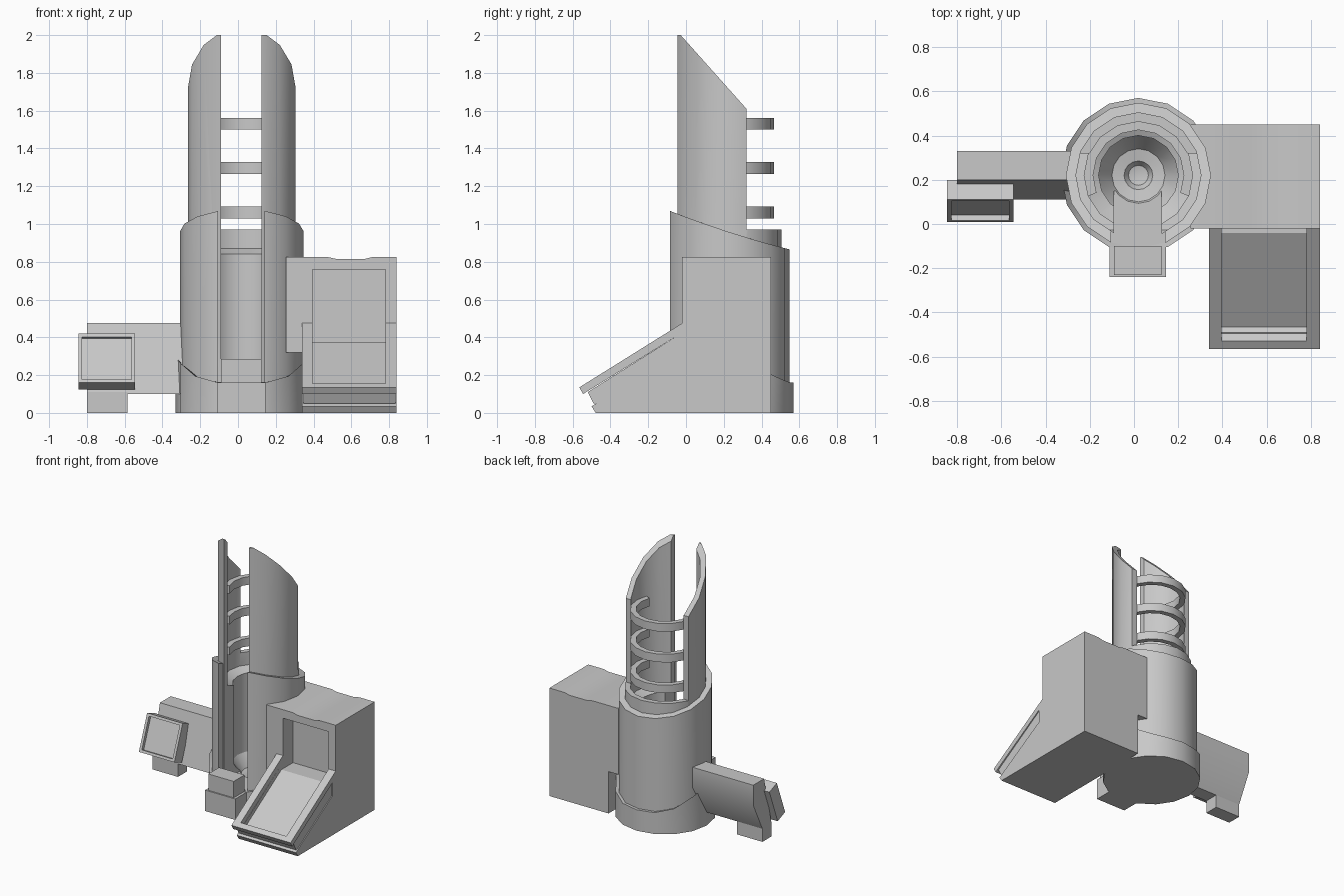
import bpy, bmesh, math

if "Cube" in bpy.data.objects:
    bpy.data.objects.remove(bpy.data.objects["Cube"])

CX, CY, SIDES = 0.02, 0.22, 16          # tower axis and facet count
grey = bpy.data.materials.new("plain grey")
grey.diffuse_color = (0.58, 0.58, 0.58, 1)
grey.use_nodes = True
grey.node_tree.nodes["Principled BSDF"].inputs["Base Color"].default_value = grey.diffuse_color


def finish(name, bm):
    bmesh.ops.remove_doubles(bm, verts=bm.verts, dist=1e-5)
    bmesh.ops.recalc_face_normals(bm, faces=bm.faces)
    me = bpy.data.meshes.new(name)
    bm.to_mesh(me)
    bm.free()
    ob = bpy.data.objects.new(name, me)
    bpy.context.collection.objects.link(ob)
    me.materials.append(grey)
    return ob


def prism(name, profile, lo, hi, axis="x"):
    """Extrude a (y,z) profile along x, or an (x,z) profile along y."""
    bm = bmesh.new()
    put = (lambda p, d: (d, p[0], p[1])) if axis == "x" else (lambda p, d: (p[0], d, p[1]))
    a = [bm.verts.new(put(p, lo)) for p in profile]
    b = [bm.verts.new(put(p, hi)) for p in profile]
    bm.faces.new(a)
    bm.faces.new(b)
    for i in range(len(a)):
        j = (i + 1) % len(a)
        bm.faces.new((a[i], a[j], b[j], b[i]))
    return finish(name, bm)


def box(name, x0, x1, y0, y1, z0, z1):
    return prism(name, [(y0, z0), (y1, z0), (y1, z1), (y0, z1)], x0, x1)


def lathe(name, profile, start=0, end=360, steps=SIDES):
    """Turn a closed (r,z) profile round the tower axis; z may be a rule of (dx,dy)."""
    bm = bmesh.new()
    full = end - start == 360
    rows = []
    for k in range(steps if full else steps + 1):
        t = math.radians(start + (end - start) * k / steps)
        row = []
        for r, z in profile:
            dx, dy = r * math.cos(t), r * math.sin(t)
            row.append(bm.verts.new((CX + dx, CY + dy, z(dx, dy) if callable(z) else z)))
        rows.append(row)
    n = len(profile)
    for k in range(steps):
        a, b = rows[k], rows[(k + 1) % len(rows)]
        for i in range(n):
            j = (i + 1) % n
            if profile[i][0] == profile[j][0] == 0:
                continue
            bm.faces.new((a[i], a[j], b[j], b[i]))
    if not full:
        bm.faces.new(rows[0])
        bm.faces.new(rows[-1])
    return finish(name, bm)


def cut(targets, *cutters):
    for ob in targets:
        for c in cutters:
            m = ob.modifiers.new("cut", "BOOLEAN")
            m.operation, m.solver, m.object = "DIFFERENCE", "EXACT", c
            bpy.context.view_layer.objects.active = ob
            bpy.ops.object.modifier_apply(modifier=m.name)
    for c in cutters:
        bpy.data.objects.remove(c)


# tower: base collar with raised sides, lower shell with sloping rim
collar_top = lambda dx, dy: 0.16 + 0.14 * (dx / 0.35) ** 4
rim = lambda dx, dy: 0.96 - 0.107 * (dy / 0.33) + 0.012 * (dy / 0.33) ** 2
collar = lathe("base_collar", [(0.35, 0), (0.35, collar_top), (0.315, collar_top), (0.315, 0)])
shell = lathe("lower_shell", [(0.328, 0), (0.328, rim), (0.28, rim), (0.28, 0)])
cut([collar, shell], box("slot_cutter", -0.105, 0.14, -0.5, 0.15, 0.163, 1.5))

# tower: inner tube with funnel, bowl floor, front slot and open back
tube = lathe("inner_tube", [(0, 0), (0.285, 0), (0.285, 2.1), (0.245, 2.1), (0.245, 0.87),
                            (0.18, 0.84), (0.18, 0.24), (0.12, 0.15), (0.065, 0.14),
                            (0.045, 0.11), (0, 0.1)])
cut([tube],
    box("slot_cutter", -0.09, 0.125, -0.5, 0.15, 0.16, 2.3),
    prism("top_cutter", [(-0.5, 2), (-0.028, 2), (0.32, 1.61), (0.32, 0.97),
                         (0.8, 0.97), (0.8, 2.5), (-0.5, 2.5)], -0.6, 0.6))

# three curved rungs across the open back
for i, z in enumerate((1.03, 1.265, 1.5)):
    lathe(f"rung_{i + 1}", [(0.245, z), (0.245, z + 0.062), (0.205, z + 0.062), (0.205, z)],
          -22.5, 202.5, 10)

# front step and spout
box("front_step", -0.11, 0.145, -0.24, -0.06, 0, 0.16)
box("front_block", -0.09, 0.125, -0.23, -0.1, 0.16, 0.285)

# right cabinet with a shallow dip along the top
cabinet = prism("cabinet", [(0.34, 0), (0.84, 0), (0.84, 0.825), (0.71, 0.825), (0.67, 0.815),
                            (0.52, 0.815), (0.475, 0.825), (0.255, 0.825), (0.255, 0.32),
                            (0.34, 0.32)], -0.02, 0.45, "y")
# ramp in three layers: frame plate, recessed groove, base
plate = prism("ramp_frame", [(-0.02, 0.475), (-0.565, 0.135), (-0.545, 0.1), (-0.02, 0.425)], 0.34, 0.84)
core = prism("ramp_core", [(-0.02, 0.05), (-0.49, 0.05), (-0.52, 0.11), (-0.02, 0.425)], 0.347, 0.833)
base = prism("ramp_base", [(-0.02, 0), (-0.478, 0), (-0.5, 0.035), (-0.06, 0.3),
                           (-0.06, 0.41), (-0.02, 0.435)], 0.34, 0.84)
cut([cabinet, plate, core, base],
    prism("recess_cutter", [(-0.53, 0.157), (-0.465, 0.11), (-0.04, 0.375), (0.1, 0.375),
                            (0.1, 0.76), (-0.6, 0.76), (-0.6, 0.157)], 0.395, 0.78))

# left arm, its foot and the tilted panel
prism("arm", [(0.2, 0.475), (0.33, 0.475), (0.33, 0.32), (0.22, 0.1), (0.11, 0.1)], -0.8, -0.27)
box("arm_foot", -0.8, -0.585, 0.11, 0.22, 0, 0.11)
panel = prism("tilted_panel", [(0.01, 0.16), (0.11, 0.42), (0.2, 0.384), (0.1, 0.124)], -0.845, -0.545)
cut([panel], prism("panel_cutter", [(0.04, 0.169), (0.126, 0.393), (0.08, 0.411), (-0.006, 0.187)],
                   -0.825, -0.565))

# smooth round walls, keep edges sharp
bpy.ops.object.select_all(action="SELECT")
bpy.context.view_layer.objects.active = tube
bpy.ops.object.shade_smooth_by_angle(angle=math.radians(30))
